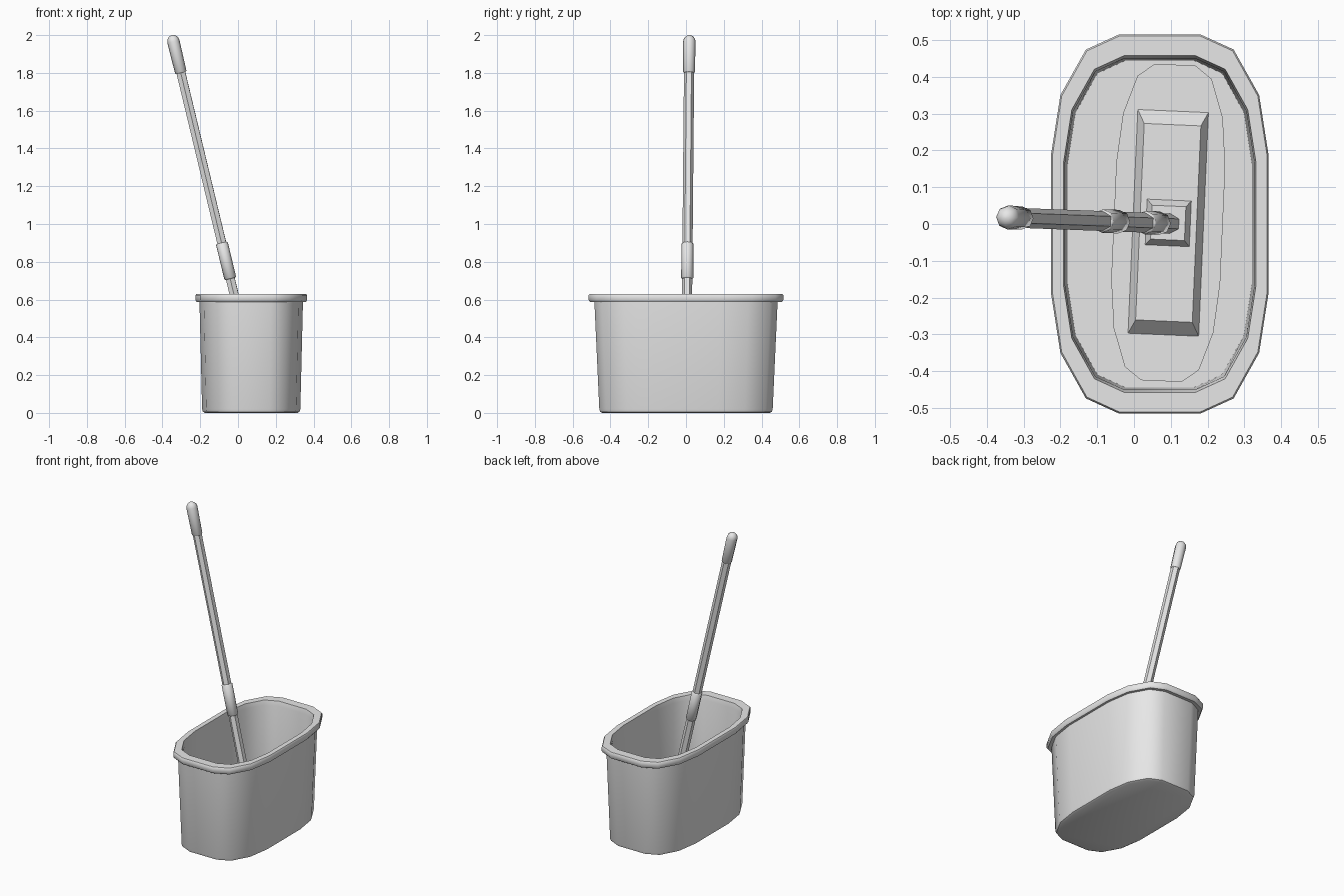
import bpy, bmesh, math
from mathutils import Vector, Matrix

cube = bpy.data.objects.get("Cube")
if cube:
    bpy.data.objects.remove(cube, do_unlink=True)

grey = bpy.data.materials.new("grey_plastic")
grey.use_nodes = True
grey.diffuse_color = (0.8, 0.8, 0.8, 1)
grey.node_tree.nodes["Principled BSDF"].inputs["Base Color"].default_value = (0.8, 0.8, 0.8, 1)


def loft(name, rings, matrix, smooth=None):
    """Skin a stack of equal-length point rings and cap both ends."""
    bm = bmesh.new()
    loops = [[bm.verts.new(matrix @ Vector(p)) for p in ring] for ring in rings]
    n = len(loops[0])
    for a, b in zip(loops, loops[1:]):
        for i in range(n):
            j = (i + 1) % n
            bm.faces.new((a[i], a[j], b[j], b[i]))
    bm.faces.new(loops[0])
    bm.faces.new(loops[-1])
    bmesh.ops.recalc_face_normals(bm, faces=bm.faces)
    mesh = bpy.data.meshes.new(name)
    bm.to_mesh(mesh)
    bm.free()
    mesh.materials.append(grey)
    obj = bpy.data.objects.new(name, mesh)
    bpy.context.collection.objects.link(obj)
    if smooth:
        bpy.ops.object.select_all(action='DESELECT')
        obj.select_set(True)
        bpy.context.view_layer.objects.active = obj
        bpy.ops.object.shade_smooth_by_angle(angle=math.radians(smooth))
    return obj


# Quarter outline of the rounded oblong, mirrored to sixteen corners
QUARTER = [(1, 0.37), (0.915, 0.68), (0.68, 0.92), (0.373, 1)]
HALF = QUARTER + [(-x, y) for x, y in reversed(QUARTER)]
OBLONG = HALF + [(-x, -y) for x, y in HALF]
SQUARE = [(1, 1), (-1, 1), (-1, -1), (1, -1)]


def stack(outline, sizes):
    return [[(x * hx, y * hy, z) for x, y in outline] for hx, hy, z in sizes]


def turned(sides, profile):
    """Rings around z from (height, radius) pairs, with a corner on +y."""
    return [[(r * math.sin(math.tau * i / sides), r * math.cos(math.tau * i / sides), z)
             for i in range(sides)] for z, r in profile]


# Bucket: outer wall, rolled rim, inner wall and floor in one skin
loft("bucket", stack(OBLONG, [
    (0.245, 0.442, 0), (0.256, 0.455, 0.006), (0.26, 0.459, 0.02),
    (0.274, 0.485, 0.59), (0.29, 0.508, 0.588), (0.295, 0.515, 0.597),
    (0.295, 0.515, 0.623), (0.291, 0.511, 0.63),
    (0.261, 0.457, 0.63), (0.257, 0.45, 0.6), (0.25, 0.444, 0.03)]),
    Matrix.Translation((0.07, 0, 0)), smooth=45)

# Mop head: pad, tapered plate and socket block
head = Matrix.Translation((0.093, 0.003, 0)) @ Matrix.Rotation(math.radians(-2.5), 4, 'Z')
loft("mop_pad", stack(OBLONG, [(0.148, 0.43, 0.028), (0.148, 0.43, 0.065)]), head, smooth=40)
loft("mop_plate", stack(SQUARE, [(0.096, 0.304, 0.065), (0.077, 0.267, 0.105)]), head)
loft("socket_block", stack(SQUARE, [(0.06, 0.062, 0.105), (0.046, 0.046, 0.135)]), head)

# Leaning handle, built along its own axis
axis = Vector((-0.24, 0.009, 1))
stretch = axis.length
lean = Matrix.Translation((0.13, 0, 0)) @ axis.to_track_quat('Z', 'X').to_matrix().to_4x4()
# Keep the corner direction square to the lean
side = Vector((0, 0, 1)).cross(axis).normalized()
front = side.cross(axis.normalized())
lean = Matrix((front, side, axis.normalized())).transposed().to_4x4()
lean.translation = (0.13, 0, 0)


def handle_part(name, sides, profile, smooth=None):
    loft(name, turned(sides, [(z * stretch, r) for z, r in profile]), lean, smooth)


handle_part("pole", 6, [(0.1, 0.027), (1.85, 0.027)])


def sleeve(name, low, high):
    handle_part(name, 8, [(low, 0.027), (low + 0.005, 0.032),
                          (high - 0.005, 0.032), (high, 0.027)], 50)


sleeve("lower_sleeve", 0.25, 0.42)
sleeve("middle_sleeve", 0.71, 0.9)

# Rounded grip on the end of the pole
dome = [(1.966 + 0.034 * math.sin(a), 0.033 * math.cos(a))
        for a in (math.radians(d) for d in (0, 25, 50, 70, 85))]
handle_part("end_grip", 8, [(1.8, 0.027), (1.805, 0.031)] + dome, 50)
